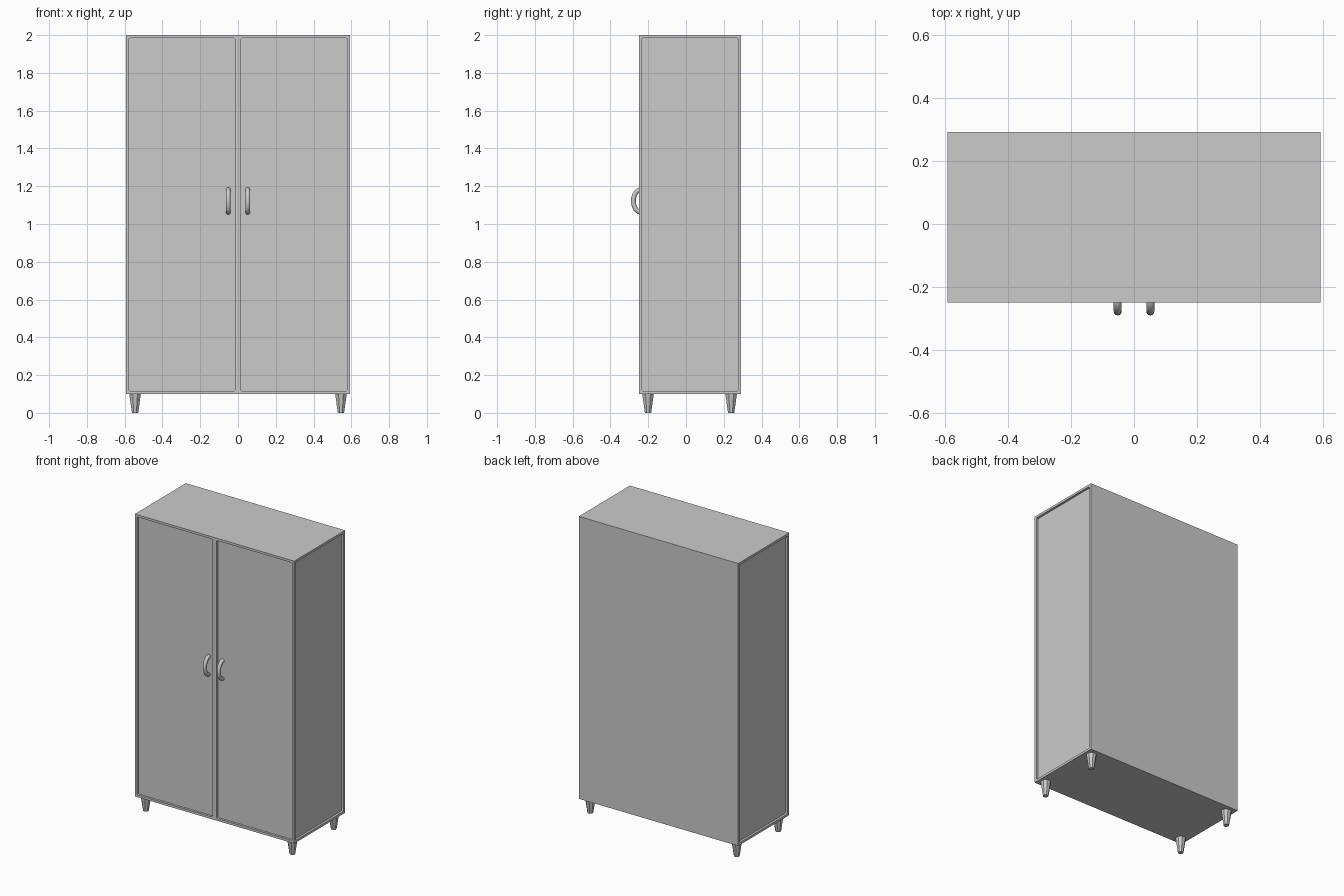
import bpy, bmesh, math
from mathutils import Matrix, Vector

if "Cube" in bpy.data.objects:
    bpy.data.objects.remove(bpy.data.objects["Cube"])

W, YF, YB, Z0, Z1 = 0.593, -0.25, 0.292, 0.10, 2.0
RIM, DEPTH = 0.0155, 0.015
YC = (YF + YB) / 2


def add_object(name, bm):
    mesh = bpy.data.meshes.new(name)
    bm.to_mesh(mesh)
    bm.free()
    ob = bpy.data.objects.new(name, mesh)
    bpy.context.collection.objects.link(ob)
    return ob


# Cabinet body: a box with recessed doors and recessed side panels
bm = bmesh.new()
bmesh.ops.create_cube(bm, size=1, matrix=Matrix.Translation((0, YC, (Z0 + Z1) / 2))
                      @ Matrix.Diagonal((2 * W, YB - YF, Z1 - Z0, 1)))
bmesh.ops.bisect_plane(bm, geom=bm.verts[:] + bm.edges[:] + bm.faces[:],
                       plane_co=(0, 0, 0), plane_no=(1, 0, 0))
bm.normal_update()
panels = [f for f in bm.faces if f.normal.y < -0.9 or abs(f.normal.x) > 0.9]
bmesh.ops.inset_individual(bm, faces=panels, thickness=RIM, use_even_offset=True)
# slightly rounded panel corners
bmesh.ops.bevel(bm, geom=list({v for f in panels for v in f.verts}), offset=0.008,
                segments=2, profile=0.5, affect='VERTICES')
bm.normal_update()
panels = [f for f in bm.faces
          if (f.normal.y < -0.9 or abs(f.normal.x) > 0.9) and f.calc_area() > 0.5]
for face in panels:
    n = face.normal.copy()
    new = bmesh.ops.extrude_discrete_faces(bm, faces=[face])["faces"]
    bmesh.ops.translate(bm, verts=new[0].verts[:], vec=-n * DEPTH)
bmesh.ops.recalc_face_normals(bm, faces=bm.faces[:])
add_object("cabinet_body", bm)

# Four tapered feet
for sx, xn in ((-1, "left"), (1, "right")):
    for sy, yn in ((-1, "front"), (1, "back")):
        bm = bmesh.new()
        bmesh.ops.create_cone(bm, cap_ends=True, segments=8, radius1=0.018,
                              radius2=0.033, depth=Z0,
                              matrix=Matrix.Translation((sx * 0.545, YC - 0.002 + sy * 0.22, Z0 / 2))
                              @ Matrix.Rotation(math.pi / 8, 4, 'Z'))
        add_object(f"{yn}_{xn}_foot", bm)

# Two arched door handles: a round section swept along a half ellipse
STEPS, SIDES, R = 16, 12, 0.0125
for sx, name in ((-1, "left_handle"), (1, "right_handle")):
    bm = bmesh.new()
    rings = []
    for i in range(STEPS + 1):
        a = math.pi * (i / STEPS - 0.5)
        c = Vector((sx * 0.052, -0.237 - 0.0415 * math.cos(a), 1.122 + 0.06 * math.sin(a)))
        out = Vector((0, -0.06 * math.cos(a), 0.0415 * math.sin(a))).normalized()
        side = Vector((1, 0, 0))
        rings.append([bm.verts.new(c + R * (side * math.cos(t) + out * math.sin(t)))
                      for t in (2 * math.pi * k / SIDES for k in range(SIDES))])
    for p, q in zip(rings, rings[1:]):
        for k in range(SIDES):
            m = (k + 1) % SIDES
            bm.faces.new((p[k], p[m], q[m], q[k]))
    bm.faces.new(rings[0])
    bm.faces.new(rings[-1])
    bmesh.ops.recalc_face_normals(bm, faces=bm.faces[:])
    ob = add_object(name, bm)
    bpy.ops.object.select_all(action='DESELECT')
    ob.select_set(True)
    bpy.context.view_layer.objects.active = ob
    bpy.ops.object.shade_smooth_by_angle(angle=math.radians(40))
